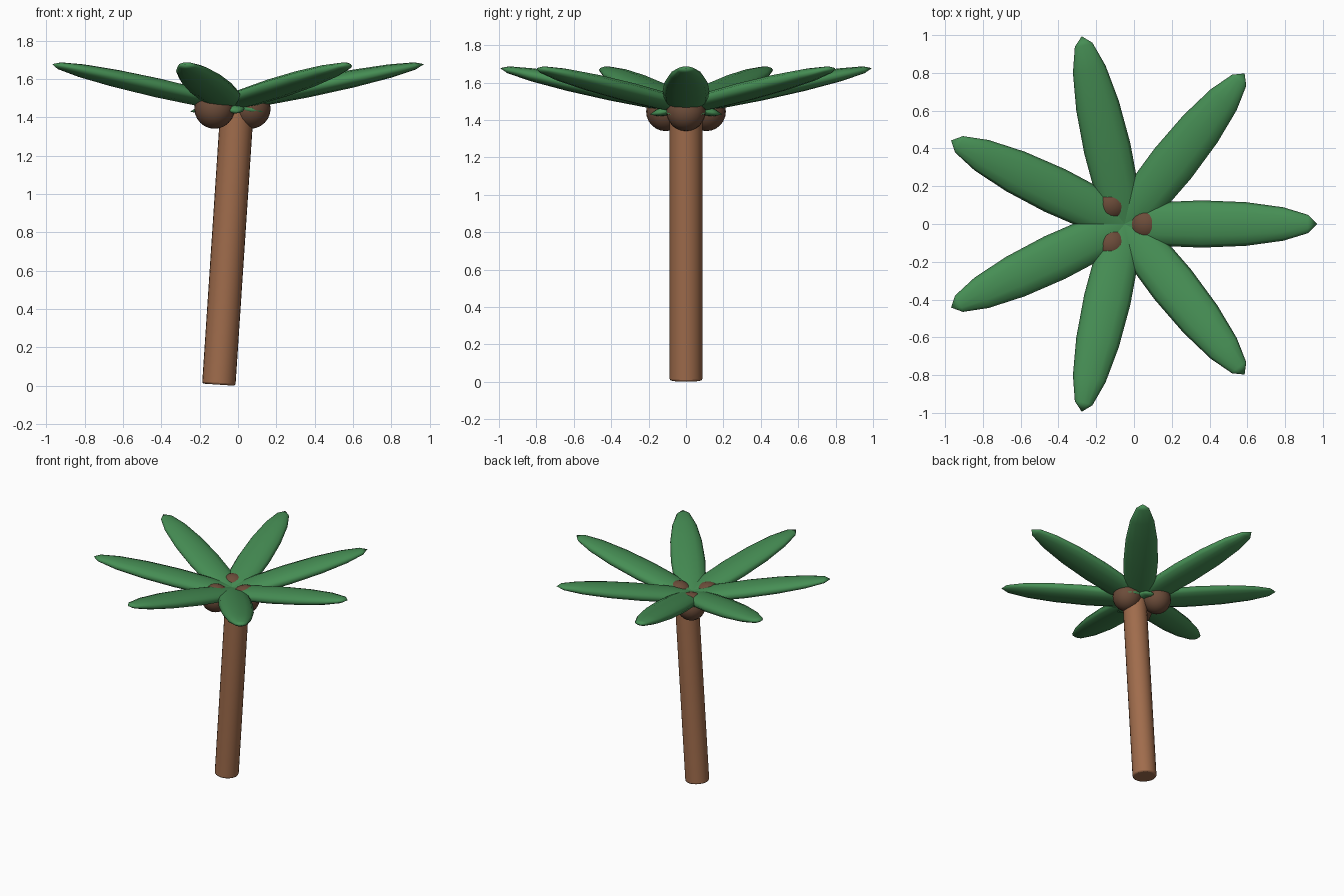
import bpy, math
from mathutils import Matrix, Vector

cube = bpy.data.objects.get("Cube")
if cube:
    bpy.data.objects.remove(cube, do_unlink=True)


def material(name, rgb):
    m = bpy.data.materials.new(name)
    m.use_nodes = True
    color = (*rgb, 1)
    m.diffuse_color = color
    m.node_tree.nodes["Principled BSDF"].inputs["Base Color"].default_value = color
    return m


def finish(name, mat, angle=60):
    ob = bpy.context.object
    ob.name = ob.data.name = name
    ob.data.materials.append(mat)
    bpy.ops.object.shade_smooth_by_angle(angle=math.radians(angle))
    return ob


bark = material("bark brown", (0.35, 0.15, 0.072))
leaf = material("leaf green", (0.061, 0.27, 0.089))
shell = material("coconut brown", (0.15, 0.073, 0.042))

# Leaning trunk with a small rounded rim
LEAN, LENGTH, RADIUS = 0.066, 1.44, 0.087
base = Vector((-0.1, 0, 0.006))
axis = Vector((math.sin(LEAN), 0, math.cos(LEAN)))
bpy.ops.mesh.primitive_cylinder_add(vertices=24, radius=RADIUS, depth=LENGTH,
                                    location=base + axis * LENGTH / 2,
                                    rotation=(0, LEAN, 0))
trunk = finish("trunk", bark, 50)
bevel = trunk.modifiers.new("rim", "BEVEL")
bevel.width = 0.01
bevel.segments = 2
bevel.limit_method = "ANGLE"

# Seven flattened fronds rising outward from the crown
FRONDS, TILT = 7, math.radians(11.5)
for i in range(FRONDS):
    bpy.ops.mesh.primitive_uv_sphere_add(segments=12, ring_count=8, radius=1)
    frond = finish(f"frond_{i + 1}", leaf)
    frond.data.transform(Matrix.Diagonal((0.05, 0.125, 0.622, 1)))
    frond.data.transform(Matrix.Rotation(math.pi / 2 - TILT, 4, "Y"))
    turn = math.tau * i / FRONDS
    frond.rotation_euler.z = turn
    frond.location = (-0.05 + 0.41 * math.cos(turn), 0.41 * math.sin(turn), 1.553)

# Three coconuts around the trunk top
for i in range(3):
    turn = math.tau * i / 3
    bpy.ops.mesh.primitive_uv_sphere_add(
        segments=20, ring_count=12, radius=0.105,
        location=(-0.06 + 0.125 * math.cos(turn), 0.125 * math.sin(turn), 1.445))
    finish(f"coconut_{i + 1}", shell)
